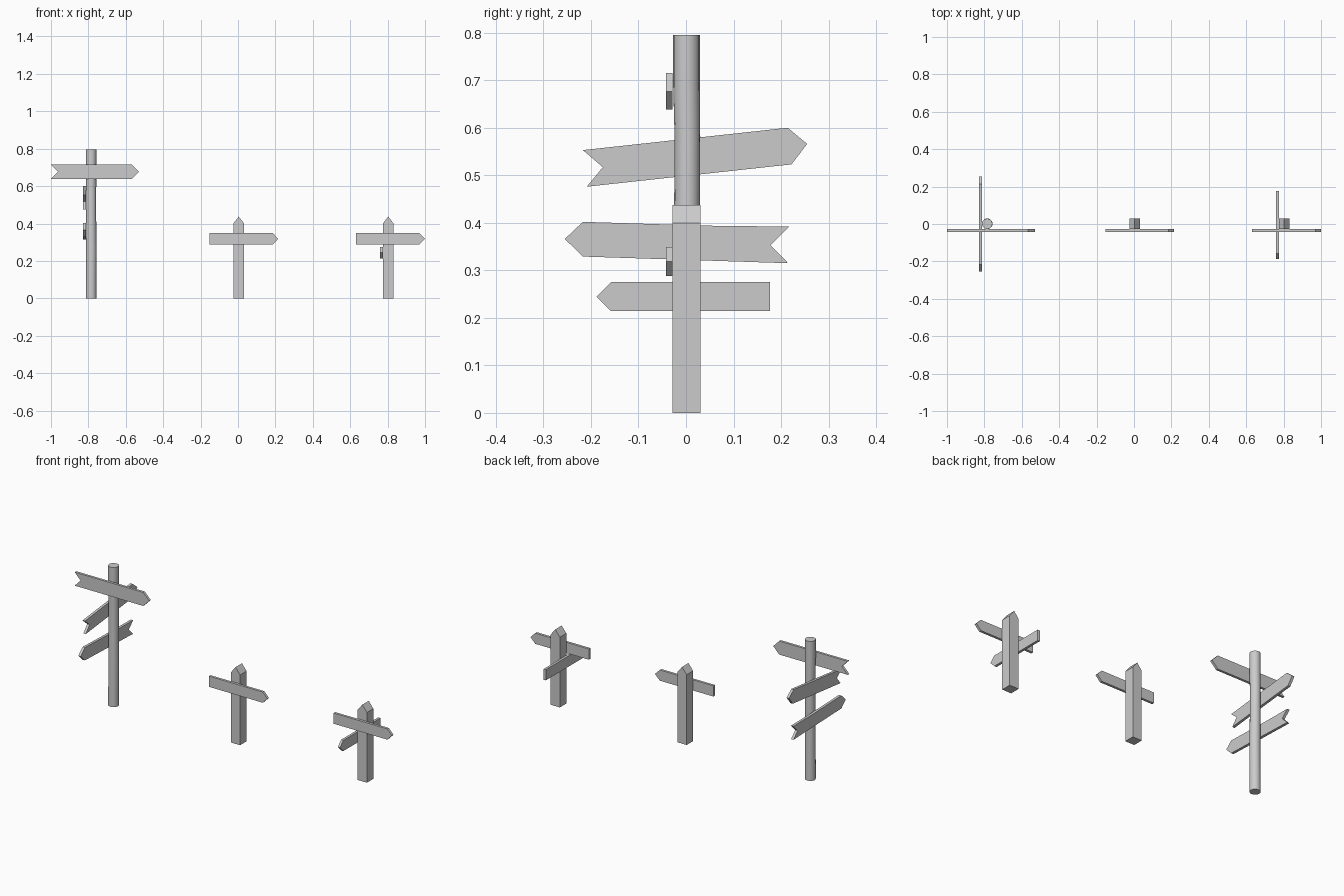
import bpy, bmesh
from math import radians, cos, sin, pi

if "Cube" in bpy.data.objects:
    bpy.data.objects.remove(bpy.data.objects["Cube"])


def extrude_profile(name, profile, place, lo, hi):
    """Prism from a 2D profile; place(u, v, depth) maps it into space."""
    bm = bmesh.new()
    front = [bm.verts.new(place(u, v, lo)) for u, v in profile]
    back = [bm.verts.new(place(u, v, hi)) for u, v in profile]
    bm.faces.new(front)
    bm.faces.new(back[::-1])
    n = len(profile)
    for i in range(n):
        j = (i + 1) % n
        bm.faces.new((front[i], back[i], back[j], front[j]))
    return finish(name, bm)


def finish(name, bm):
    bmesh.ops.recalc_face_normals(bm, faces=bm.faces)
    mesh = bpy.data.meshes.new(name)
    bm.to_mesh(mesh)
    bm.free()
    obj = bpy.data.objects.new(name, mesh)
    bpy.context.collection.objects.link(obj)
    return obj


def facing_front(u, v, d):
    return (u, d, v)


def facing_side(u, v, d):
    return (d, u, v)


def arrow(tail, shoulder, tip, low, high, notch=None):
    mid = (low + high) / 2
    pts = [(tail, low), (shoulder, low), (tip, mid), (shoulder, high), (tail, high)]
    if notch is not None:
        pts.append((notch, mid))
    return pts


# Round, slightly uneven tall post: (z, radius, x shift, y shift)
rings = [(0, 0.028, 0, 0.001), (0.08, 0.028, 0, 0.001), (0.27, 0.028, 0.001, 0.001),
         (0.42, 0.027, 0, 0.002), (0.58, 0.027, 0, 0.003),
         (0.69, 0.028, 0, 0.001), (0.795, 0.028, 0, 0.001)]
sides = 16
bm = bmesh.new()
loops = []
for z, r, dx, dy in rings:
    loops.append([bm.verts.new((-0.785 + dx + r * cos(2 * pi * i / sides),
                                dy + r * sin(2 * pi * i / sides), z)) for i in range(sides)])
for a, b in zip(loops, loops[1:]):
    for i in range(sides):
        j = (i + 1) % sides
        bm.faces.new((a[i], a[j], b[j], b[i]))
bm.faces.new(loops[0][::-1])
bm.faces.new(loops[-1])
post = finish("round_post", bm)
bpy.context.view_layer.objects.active = post
post.select_set(True)
bpy.ops.object.shade_smooth_by_angle(angle=radians(35))
post.select_set(False)

# Boards on the round post
extrude_profile("tall_top_sign", arrow(-1.0, -0.568, -0.53, 0.638, 0.715, -0.963),
                facing_front, -0.042, -0.028)
upper = [(-0.217, 0.553), (-0.175, 0.517), (-0.209, 0.476),
         (0.222, 0.523), (0.255, 0.566), (0.214, 0.600)]
lower = [(-0.217, 0.402), (-0.255, 0.366), (-0.217, 0.329),
         (0.215, 0.315), (0.178, 0.353), (0.217, 0.392), (0.04, 0.394)]
extrude_profile("tall_upper_side_sign", upper, facing_side, -0.828, -0.813)
extrude_profile("tall_lower_side_sign", lower, facing_side, -0.828, -0.813)

# Two short square posts with a ridged top and a front board each
for name, x, tail in (("single", 0.004, -0.153), ("double", 0.803, 0.632)):
    w = 0.029
    extrude_profile(name + "_post",
                    [(x - w, 0), (x + w, 0), (x + w, 0.40), (x, 0.437), (x - w, 0.40)],
                    facing_front, -0.028, 0.030)
    extrude_profile(name + "_front_sign",
                    arrow(tail, tail + 0.338, tail + 0.368, 0.288, 0.349),
                    facing_front, -0.042, -0.028)

# Second board on the side of the right-hand post
extrude_profile("double_side_sign", arrow(0.177, -0.158, -0.188, 0.214, 0.275),
                facing_side, 0.760, 0.774)
